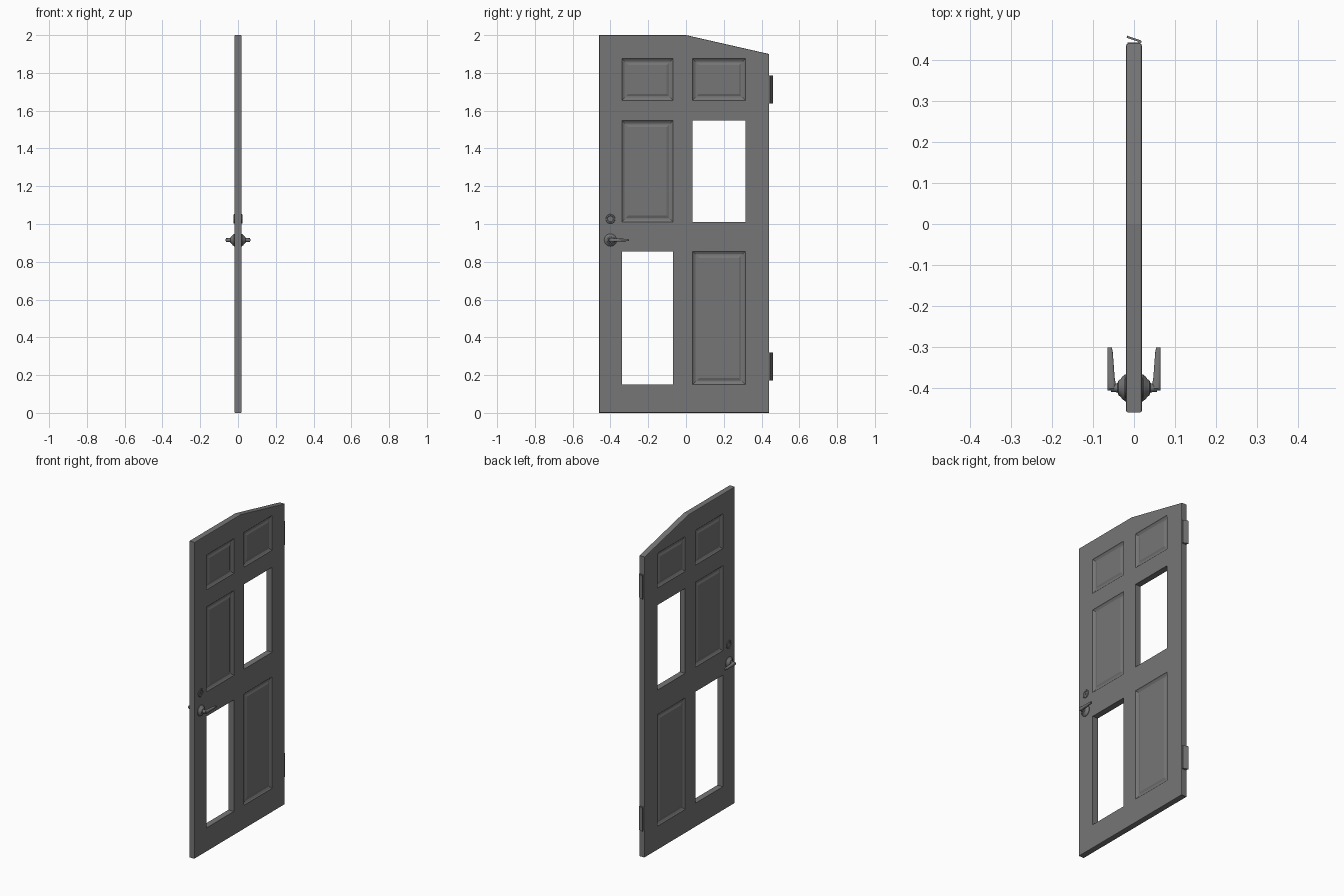
import bpy, bmesh, math
from mathutils import Matrix

if "Cube" in bpy.data.objects:
    bpy.data.objects.remove(bpy.data.objects["Cube"])

grey = bpy.data.materials.new("dark_grey")
grey.diffuse_color = (0.18, 0.18, 0.18, 1)
grey.use_nodes = True
grey.node_tree.nodes["Principled BSDF"].inputs["Base Color"].default_value = grey.diffuse_color
T = 0.019  # half thickness of the door


def finish(name, bm, smooth=False):
    bmesh.ops.remove_doubles(bm, verts=bm.verts, dist=1e-5)
    bmesh.ops.recalc_face_normals(bm, faces=bm.faces)
    me = bpy.data.meshes.new(name)
    bm.to_mesh(me)
    bm.free()
    ob = bpy.data.objects.new(name, me)
    bpy.context.collection.objects.link(ob)
    me.materials.append(grey)
    if smooth:
        bpy.ops.object.select_all(action='DESELECT')
        bpy.context.view_layer.objects.active = ob
        ob.select_set(True)
        bpy.ops.object.shade_smooth_by_angle(angle=math.radians(35))
    return ob


def quad(bm, pts):
    return bm.faces.new([bm.verts.new(p) for p in pts])


# Door slab: a grid of rails, stiles, moulded panels and two open holes
ys = [-0.46, -0.34, -0.068, 0.0, 0.035, 0.314, 0.44]
zs = [0.0, 0.15, 0.855, 1.01, 1.547, 1.655, 1.875, 2.0]
holes = {(1, 1), (4, 3)}
panels = {(c, r) for c in (1, 4) for r in (1, 3, 5)} - holes
moulding = [(0.0, 0.0), (0.004, 0.004), (0.015, 0.010), (0.022, 0.010), (0.034, 0.005)]


def height(y, z):
    return 2.0 - max(0, y) * 0.1 / 0.44 if z == 2.0 else z


def ring(x, y0, y1, z0, z1):
    return [(x, y0, z0), (x, y1, z0), (x, y1, height(y1, z1)), (x, y0, height(y0, z1))]


bm = bmesh.new()
for c in range(len(ys) - 1):
    for r in range(len(zs) - 1):
        y0, y1, z0, z1 = ys[c], ys[c + 1], zs[r], zs[r + 1]
        if (c, r) in holes:
            a, b = ring(T, y0, y1, z0, z1), ring(-T, y0, y1, z0, z1)
            for i in range(4):
                j = (i + 1) % 4
                quad(bm, [a[i], a[j], b[j], b[i]])
            continue
        for s in (1, -1):
            if (c, r) not in panels:
                quad(bm, ring(s * T, y0, y1, z0, z1))
                continue
            loops = [ring(s * (T - d), y0 + i, y1 - i, z0 + i, z1 - i) for i, d in moulding]
            for a, b in zip(loops, loops[1:]):
                for i in range(4):
                    j = (i + 1) % 4
                    quad(bm, [a[i], a[j], b[j], b[i]])
            quad(bm, loops[-1])

# Outer edge of the slab, then a small bevel along its rim
outline = [(y, 0.0) for y in ys] + [(ys[-1], z) for z in zs[1:-2]]
outline += [(ys[-1], zs[-2])] + [(y, height(y, 2.0)) for y in reversed(ys)]
outline += [(ys[0], z) for z in reversed(zs[1:-1])]
for (y0, z0), (y1, z1) in zip(outline, outline[1:] + outline[:1]):
    quad(bm, [(-T, y0, z0), (-T, y1, z1), (T, y1, z1), (T, y0, z0)])
bmesh.ops.remove_doubles(bm, verts=bm.verts, dist=1e-5)
bmesh.ops.recalc_face_normals(bm, faces=bm.faces)


def on_rim(v):
    y, z = v.co.y, v.co.z
    return y < -0.4599 or y > 0.4399 or z < 1e-4 or z > height(y, 2.0) - 1e-4


rim = [e for e in bm.edges if all(on_rim(v) for v in e.verts)
       and abs(e.verts[0].co.x - e.verts[1].co.x) < 1e-5 and e.calc_face_angle(0) > 1]
bmesh.ops.bevel(bm, geom=rim, offset=0.004, segments=2, profile=0.5, affect='EDGES')
finish("door_slab", bm)


# Round fittings turned about the x axis
def turned(name, profile, y, z, side, n=32):
    bm = bmesh.new()
    rows = [[(side * x, y + r * math.cos(2 * math.pi * i / n), z + r * math.sin(2 * math.pi * i / n))
             for i in range(n)] for x, r in profile]
    for a, b in zip(rows, rows[1:]):
        for i in range(n):
            j = (i + 1) % n
            quad(bm, [a[i], a[j], b[j], b[i]])
    quad(bm, rows[0])
    quad(bm, rows[-1])
    return finish(name, bm, True)


def box(name, size, loc, rot=0.0, bevel=0.0):
    bm = bmesh.new()
    m = Matrix.Translation(loc) @ Matrix.Rotation(rot, 4, 'Z') @ Matrix.Diagonal((*size, 1))
    bmesh.ops.create_cube(bm, size=1, matrix=m)
    if bevel:
        edges = [e for e in bm.edges if abs(e.verts[0].co.z - e.verts[1].co.z) < 1e-5
                 and abs(e.verts[0].co.x - e.verts[1].co.x) < size[1]]
        bmesh.ops.bevel(bm, geom=edges, offset=bevel, segments=3, profile=0.5, affect='EDGES')
    return finish(name, bm)


rose = [(0.01, 0.033), (0.022, 0.033), (0.025, 0.030), (0.029, 0.027), (0.033, 0.021),
        (0.038, 0.018), (0.040, 0.012), (0.046, 0.010), (0.056, 0.010)]
lock = [(0.01, 0.025), (0.021, 0.025), (0.023, 0.023), (0.023, 0.017), (0.021, 0.015), (0.021, 0.004)]

for side, tag in ((1, "right"), (-1, "left")):
    turned("handle_rose_" + tag, rose, -0.40, 0.915, side)
    turned("lock_ring_" + tag, lock, -0.40, 1.027, side)
    box("keyhole_plate_" + tag, (0.003, 0.005, 0.016), (side * 0.0215, -0.40, 1.027))
    # Lever: tapering sections along y (y, inner x, half height)
    bm = bmesh.new()
    rows = []
    for y, xi, h in ((-0.406, 0.050, 0.007), (-0.402, 0.046, 0.011), (-0.388, 0.045, 0.011),
                     (-0.375, 0.047, 0.009), (-0.31, 0.052, 0.006), (-0.302, 0.054, 0.004)):
        cx, hx = (xi + 0.065) / 2, (0.065 - xi) / 2
        rows.append([(side * (cx + hx * math.copysign(abs(math.cos(t)) ** 0.6, math.cos(t))), y,
                      0.915 + h * math.copysign(abs(math.sin(t)) ** 0.6, math.sin(t)))
                     for t in [2 * math.pi * (i + 0.5) / 16 for i in range(16)]])
    for a, b in zip(rows, rows[1:]):
        for i in range(16):
            j = (i + 1) % 16
            quad(bm, [a[i], a[j], b[j], b[i]])
    quad(bm, rows[0])
    quad(bm, rows[-1])
    finish("lever_" + tag, bm, True)

# Hinges: one leaf on the door edge, a pin, and one leaf slightly open
for z, tag in ((0.245, "lower"), (1.712, "upper")):
    box("hinge_fixed_leaf_" + tag, (0.032, 0.004, 0.148), (0.0, 0.4415, z))
    box("hinge_open_leaf_" + tag, (0.035, 0.005, 0.148), (-0.001, 0.4515, z), -0.33, 0.001)
    bm = bmesh.new()
    bmesh.ops.create_cone(bm, cap_ends=True, segments=16, radius1=0.004, radius2=0.004,
                          depth=0.148, matrix=Matrix.Translation((0.014, 0.445, z)))
    finish("hinge_pin_" + tag, bm, True)
